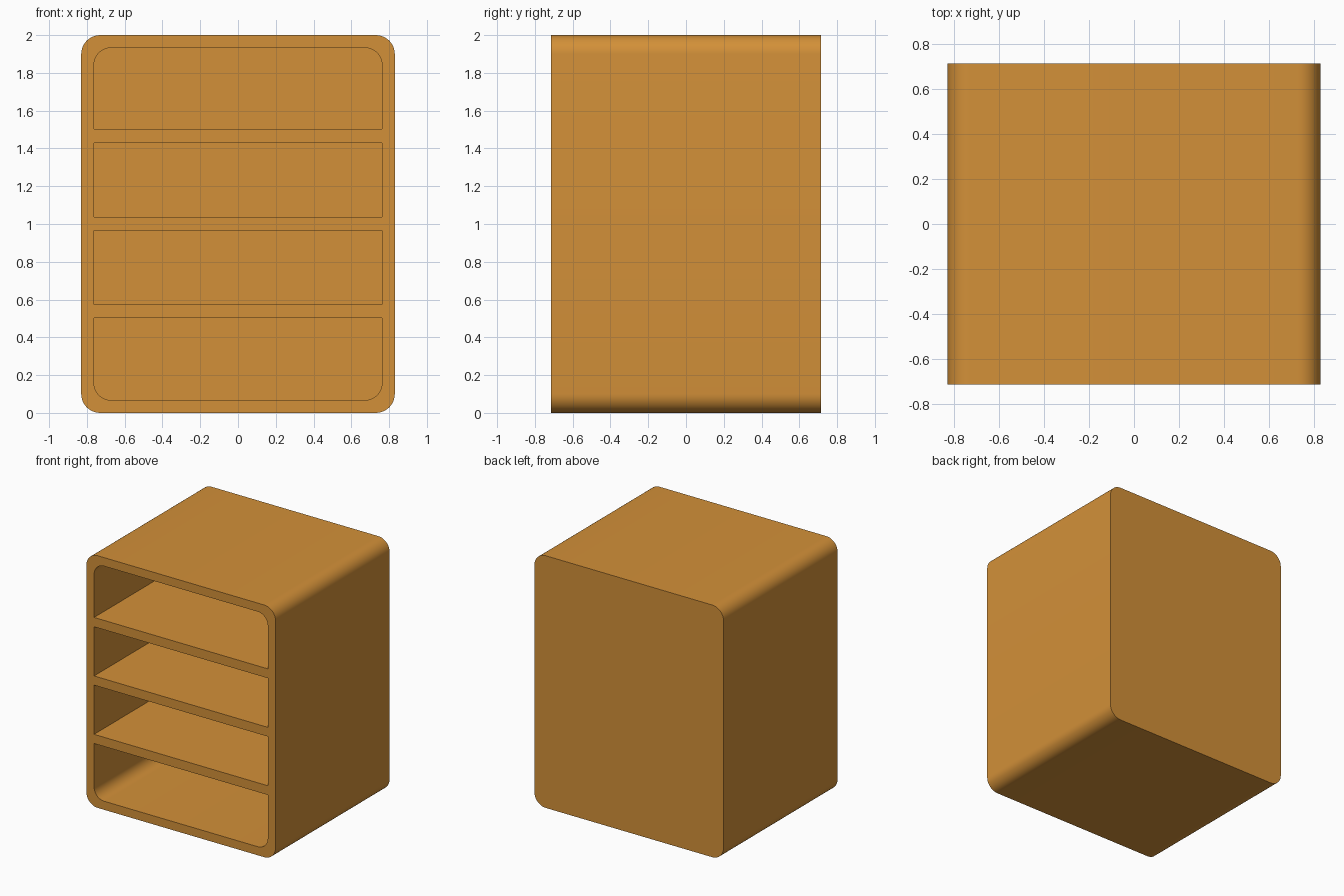
import bpy, bmesh, math

if "Cube" in bpy.data.objects:
    bpy.data.objects.remove(bpy.data.objects["Cube"])

W, D, H = 0.83, 0.715, 2.0      # half width, half depth, height
T = 0.068                       # board thickness
SEG = 10                        # steps per rounded corner


def rounded_profile(x, z0, z1, r_bottom, r_top):
    """Outline in x/z, counter-clockwise from the lower right corner."""
    pts = []
    for sx, z, r, start in ((1, z0, r_bottom, -90), (1, z1, r_top, 0),
                            (-1, z1, r_top, 90), (-1, z0, r_bottom, 180)):
        if r == 0:
            pts.append((sx * x, z))
            continue
        cz = z + r if z == z0 else z - r
        for i in range(SEG + 1):
            a = math.radians(start + 90 * i / SEG)
            pts.append((sx * (x - r) + r * math.cos(a), cz + r * math.sin(a)))
    return pts


def add_prism(bm, profile, y0, y1):
    """Extrude a profile along y into a closed solid."""
    face = bm.faces.new([bm.verts.new((x, y0, z)) for x, z in profile])
    res = bmesh.ops.extrude_face_region(bm, geom=[face], use_keep_orig=True)
    for v in res["geom"]:
        if isinstance(v, bmesh.types.BMVert):
            v.co.y = y1


def make_object(name, bm):
    bmesh.ops.recalc_face_normals(bm, faces=bm.faces[:])
    me = bpy.data.meshes.new(name)
    bm.to_mesh(me)
    bm.free()
    ob = bpy.data.objects.new(name, me)
    bpy.context.collection.objects.link(ob)
    return ob


# Cabinet block with rounded long edges
bm = bmesh.new()
add_prism(bm, rounded_profile(W, 0, H, 0.1, 0.1), -D, D)
cabinet = make_object("shelf_cabinet", bm)

wood = bpy.data.materials.new("warm_wood")
wood.diffuse_color = (0.65, 0.28, 0.04, 1)
wood.use_nodes = True
wood.node_tree.nodes["Principled BSDF"].inputs["Base Color"].default_value = wood.diffuse_color
cabinet.data.materials.append(wood)

# Four open compartments; outermost corners follow the cabinet's rounding
bm = bmesh.new()
for z0, z1, rb, rt in ((T, 0.502, 0.088, 0), (0.575, 0.965, 0, 0),
                       (1.038, 1.428, 0, 0), (1.502, H - T, 0, 0.088)):
    add_prism(bm, rounded_profile(W - T, z0, z1, rb, rt), -D - 0.2, D - T)
cutter = make_object("compartment_cutter", bm)
cutter.data.materials.append(wood)
cutter.hide_render = True

# Hollow the cabinet and smooth the rounded edges
mod = cabinet.modifiers.new("compartments", 'BOOLEAN')
mod.operation = 'DIFFERENCE'
mod.solver = 'EXACT'
mod.object = cutter
bpy.context.view_layer.objects.active = cabinet
cabinet.select_set(True)
bpy.ops.object.modifier_apply(modifier=mod.name)
bpy.data.objects.remove(cutter, do_unlink=True)
bpy.ops.object.shade_smooth_by_angle(angle=math.radians(30))
